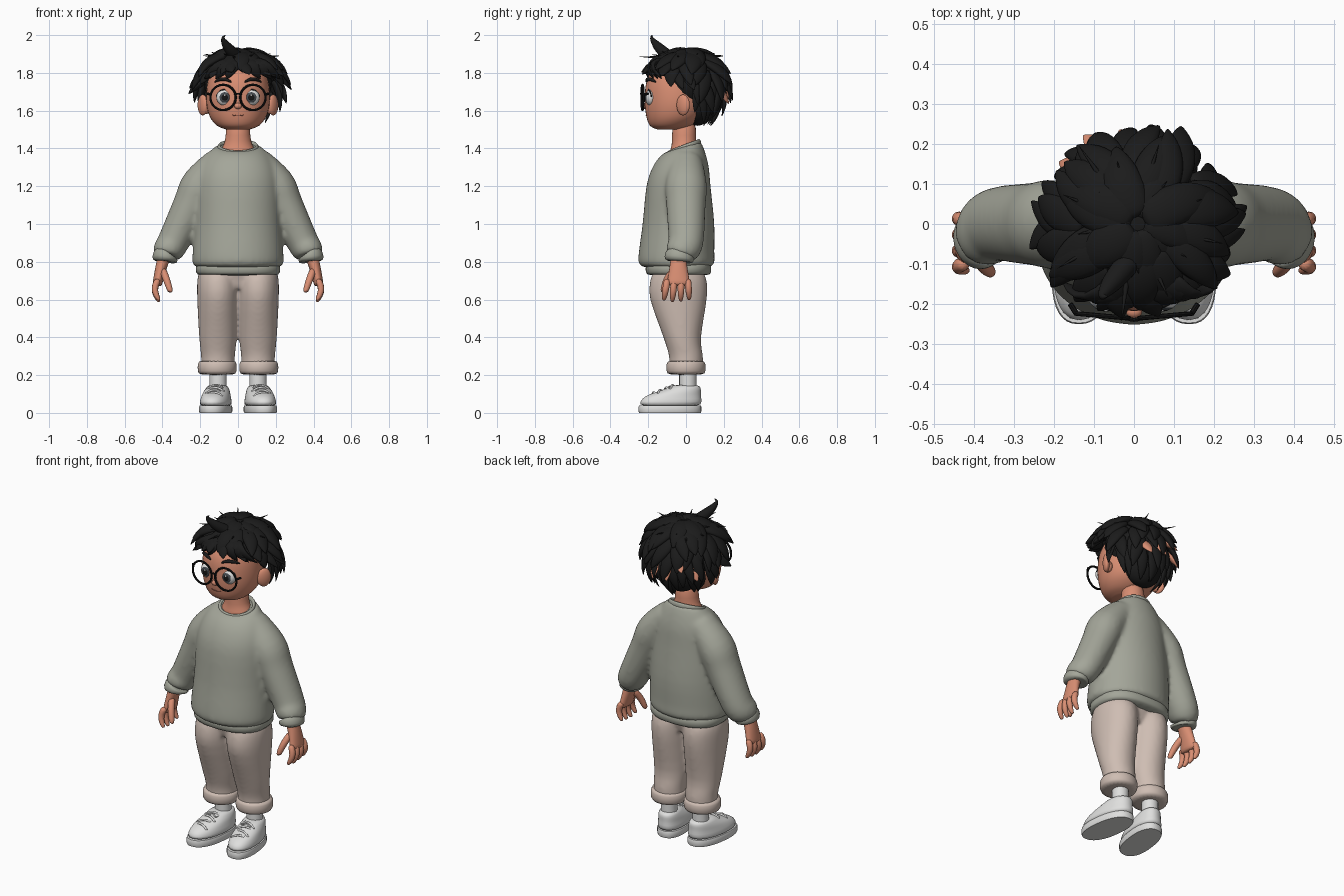
import bpy
import bmesh
import random
from math import sin, cos, pi, radians
from mathutils import Vector, Matrix

random.seed(4)
default_cube = bpy.data.objects.get("Cube")
if default_cube:
    bpy.data.objects.remove(default_cube, do_unlink=True)

X, Y, Z = Vector((1, 0, 0)), Vector((0, 1, 0)), Vector((0, 0, 1))


def material(name, red, green, blue):
    mat = bpy.data.materials.new(name)
    mat.use_nodes = True
    mat.diffuse_color = (red, green, blue, 1)
    for node in mat.node_tree.nodes:
        if node.type == 'BSDF_PRINCIPLED':
            node.inputs["Base Color"].default_value = (red, green, blue, 1)
            node.inputs["Roughness"].default_value = 0.7
    return mat


SKIN = material("skin", .69, .27, .17)
WOOL = material("sage_wool", .37, .38, .32)
CLOTH = material("beige_cloth", .62, .51, .45)
WHITE = material("white", .74, .74, .73)
HAIR = material("black_hair", .011, .011, .011)
FRAME = material("black_frame", .008, .008, .008)
IRIS = material("grey_iris", .06, .07, .08)
LIP = material("mouth_brown", .36, .12, .08)


def smooth_rings(rings, steps):
    """Insert rings along a smooth curve through the given ones."""
    rings = [Vector(ring) for ring in rings]
    result = []
    for i in range(len(rings) - 1):
        before, here, after = rings[max(i - 1, 0)], rings[i], rings[i + 1]
        beyond = rings[min(i + 2, len(rings) - 1)]
        for step in range(steps):
            f = step / steps
            square = before * 2 - here * 5 + after * 4 - beyond
            cube = here * 3 - before - after * 3 + beyond
            result.append(here + ((after - before) * f + square * f ** 2 + cube * f ** 3) / 2)
    return result + [rings[-1]]


def sweep(bm, rings, sides=16, ref=Y, flat=False, closed=False, both=False,
          shear=0, power=1, tilt=0, depth=1, steps=1):
    """Skin oval rings (x, y, z, half width[, half depth]) along a path."""
    rings = [r if len(r) > 4 else (*r, r[3] * depth) for r in rings]
    if steps > 1:
        rings = smooth_rings(rings, steps)
    path = [Vector(ring[:3]) for ring in rings]
    last = len(path) - 1
    shape = []
    for i, ring in enumerate(rings):
        if flat:
            along = Z
        elif closed:
            along = (path[(i + 1) % len(path)] - path[i - 1]).normalized()
        else:
            along = (path[min(i + 1, last)] - path[max(i - 1, 0)]).normalized()
        u = (ref - along * ref.dot(along)).normalized()
        v = u.cross(along)
        loop = []
        for k in range(sides):
            c, s = cos(2 * pi * k / sides), sin(2 * pi * k / sides)
            c = abs(c) ** power * (1 if c > 0 else -1)
            s = abs(s) ** power * (1 if s > 0 else -1)
            offset = v * ring[3] * c + u * ring[4] * s
            point = path[i] + offset + Z * tilt * offset.y * (i / last) ** 6
            loop.append(point - X * shear * point.y)
        shape.append(loop)
    for side in ((1, -1) if both else (1,)):
        loops = [[bm.verts.new((p.x * side, p.y, p.z)) for p in loop] for loop in shape]
        for i in range(len(loops) if closed else last):
            a, b = loops[i], loops[(i + 1) % len(loops)]
            for k in range(sides):
                m = (k + 1) % sides
                bm.faces.new((a[k], a[m], b[m], b[k]))
        if not closed:
            bm.faces.new(loops[0])
            bm.faces.new(loops[-1])


def stack(bm, x, rows, **options):
    """Pile level ovals (z, y, half width[, half depth])."""
    sweep(bm, [(x, y, z, *size) for z, y, *size in rows], flat=True, **options)


def band(bm, x, y, low, high, width, depth, lip, **options):
    """A level band with softened rims."""
    stack(bm, x, [(low + (high - low) * f, y, width - inset, depth - inset)
                  for f, inset in ((0, lip), (.2, 0), (.8, 0), (1, lip))], **options)


def tube(bm, points, radius, **options):
    sweep(bm, [(*point, radius) for point in points], sides=8, **options)


def ball(bm, centre, size, turn=0, both=False):
    for side in ((1, -1) if both else (1,)):
        place = Matrix.Translation((centre[0] * side, centre[1], centre[2]))
        spin = Matrix.Rotation(turn * side, 4, 'Z')
        bmesh.ops.create_uvsphere(bm, u_segments=28, v_segments=18, radius=1,
                                  matrix=place @ spin @ Matrix.Diagonal((*size, 1)))


def finish(name, bm, mat, sub=0, voxel=0):
    bmesh.ops.recalc_face_normals(bm, faces=bm.faces)
    mesh = bpy.data.meshes.new(name)
    bm.to_mesh(mesh)
    bm.clear()
    mesh.materials.append(mat)
    mesh.polygons.foreach_set("use_smooth", [True] * len(mesh.polygons))
    obj = bpy.data.objects.new(name, mesh)
    bpy.context.scene.collection.objects.link(obj)
    if sub:
        mod = obj.modifiers.new("Subdivision", 'SUBSURF')
        mod.levels = mod.render_levels = sub
    elif voxel:
        mod = obj.modifiers.new("Blend", 'REMESH')
        mod.mode, mod.voxel_size, mod.use_smooth_shade = 'VOXEL', voxel, True
        mod = obj.modifiers.new("Soften", 'SMOOTH')
        mod.factor, mod.iterations = 0.5, 10
    else:
        mesh.set_sharp_from_angle(angle=radians(40))


bm = bmesh.new()
spread = [k / 3 - 1 for k in range(7)]
circle = [2 * pi * k / 40 for k in range(40)]

# Sweater: torso and sleeves blended together
stack(bm, 0, [(.77, -.05, .22, .17), (.79, -.05, .24, .2), (.85, -.05, .24, .2), (1, -.04, .23, .19),
              (1.2, -.04, .22, .17), (1.3, -.03, .2, .15), (1.37, -.02, .16, .12), (1.41, -.01, .12, .09)],
      sides=40, steps=3, tilt=.3)
sweep(bm, [(.1, 0, 1.33, .08), (.2, 0, 1.21, .1), (.25, 0, 1.1, .095), (.34, 0, .91, .085),
           (.37, -.02, .86, .08), (.38, -.03, .83, .07)],
      sides=24, steps=4, depth=1.1, both=True)
finish("sweater", bm, WOOL, voxel=.012)

# Ribbed bands: hem, cuffs and collar
band(bm, 0, -.04, .725, .8, .225, .175, .01, sides=32, power=.82)
sweep(bm, [(.37, -.03, .85, .06), (.38, -.03, .84, .07), (.39, -.04, .81, .07), (.39, -.04, .8, .06)],
      depth=1.15, both=True)
sweep(bm, [(.1 * cos(a), .08 * sin(a) - .01, 1.4 + .03 * sin(a), .01, .02) for a in circle],
      ref=Z, closed=True)
finish("sweater_bands", bm, WOOL, sub=1)

# Trousers with rolled cuffs
stack(bm, 0, [(.76, -.04, .17, .13), (.66, -.04, .15, .1)], sides=32)
stack(bm, .106, [(.75, -.04, .1, .13), (.7, -.04, .11, .15), (.6, -.04, .11, .15), (.4, -.02, .1, .1),
                 (.3, 0, .09, .09), (.23, 0, .09, .09)], sides=28, steps=3, both=True)
finish("trousers", bm, CLOTH, voxel=.011)
band(bm, .11, 0, .2, .28, .105, .105, .01, sides=24, both=True)
finish("trouser_cuffs", bm, CLOTH, sub=1)

# Socks and shoes, toes turned slightly out
stack(bm, .106, [(.1, .01, .046), (.23, .01, .046)], sides=20, both=True)
finish("socks", bm, WHITE)
band(bm, .108, -.085, 0, .04, .084, .166, .003, sides=40, both=True, shear=.12, power=.85)
finish("shoe_soles", bm, WHITE)
stack(bm, .108, [(.03, -.085, .083, .165), (.06, -.08, .083, .165), (.09, -.07, .075, .15),
                 (.11, -.04, .07, .12), (.13, -.01, .06, .09), (.15, 0, .05, .07)],
      sides=24, both=True, shear=.12, power=.9)
finish("shoe_uppers", bm, WHITE, sub=1)
for row in range(4):
    y, z = .033 * row - .17, .0125 * row + .104
    tube(bm, [(.108 + .05 * f, y + .012 * f * (-1) ** row, z + .006 - .024 * f * f) for f in spread],
         .0065, both=True, shear=.12)
for bend in (-1, 1):
    tube(bm, [(.114 + bend * .034 * sin(a), -.075 - .02 * sin(2 * a), .144 - .012 * sin(a))
              for a in circle[:20:3]], .005, ref=Z, both=True)
finish("shoe_laces", bm, WHITE, sub=1)

# Hands: palm, four fingers and thumb
sweep(bm, [(.39, -.04, .83, .035, .04), (.41, -.04, .76, .03, .05), (.43, -.04, .67, .025, .065)],
      steps=3, both=True)
for finger in range(4):
    base = .036 * finger - .098
    length = .125 - .008 * abs(finger - 1.3)
    sweep(bm, [(.42 + .1 * f * (.95 - f), base + .25 * f * (base + .02), .71 - length * f,
                .019 * (1 - .6 * f ** 6)) for f in (0, .3, .6, .9, 1)], sides=10, both=True)
sweep(bm, [(.4, -.06, .76, .02), (.38, -.1, .71, .02), (.36, -.12, .65, .016), (.36, -.125, .64, .008)],
      sides=10, steps=2, both=True)
finish("hands", bm, SKIN, sub=1)

# Neck, head, ears and nose
stack(bm, 0, [(1.36, -.01, .1, .08), (1.39, -.01, .095, .075), (1.42, -.01, .075, .065),
              (1.46, -.01, .064), (1.56, -.01, .064)], sides=24)
finish("neck", bm, SKIN, sub=1)
stack(bm, 0, [(1.5, -.09, .06), (1.52, -.08, .11), (1.57, -.06, .15), (1.65, -.05, .168),
              (1.75, -.05, .16), (1.82, -.04, .13), (1.88, -.03, .05)], sides=40, steps=4)
finish("head", bm, SKIN)
ball(bm, (.186, -.015, 1.63), (.02, .04, .055), turn=-.6, both=True)
ball(bm, (.17, -.02, 1.615), (.024, .026, .034), both=True)
ball(bm, (0, -.22, 1.625), (.02, .016, .016))
finish("ears_and_nose", bm, SKIN)

# Eyes, lashes, brows and mouth
for name, mat, y, rise, radius, bulge in (("eyeballs", WHITE, -.186, 0, .044, .03),
                                          ("irises", IRIS, -.208, 0, .028, .009),
                                          ("pupils", FRAME, -.213, 0, .018, .006),
                                          ("eye_glints", WHITE, -.217, .012, .005, .003)):
    ball(bm, (.07, y, 1.67 + rise), (radius, bulge, radius), both=True)
    finish(name, bm, mat)
tube(bm, [(.07 + .045 * cos(a), .02 * abs(cos(a)) - .203, 1.67 + .043 * sin(a))
          for a in circle[:20:3]], .004, both=True)
sweep(bm, [(.08 + .046 * f, .026 * f + .015 * f * f - .198, 1.768 - .018 * f * f, .011 - .007 * f * f)
           for f in spread], sides=8, both=True)
finish("lashes_and_brows", bm, HAIR, sub=1)
tube(bm, [(.03 * f, .004 * f * f - .212, 1.573 + .004 * f * f) for f in spread], .0022)
finish("mouth", bm, LIP)

# Round glasses
tube(bm, [(.079 + .067 * cos(a), .006 * cos(a) - .23, 1.67 + .067 * sin(a)) for a in circle],
     .006, closed=True, both=True)
tube(bm, [(.016 * f, .004 * f * f - .24, 1.69 - .006 * f * f) for f in spread], .005)
tube(bm, [(.144, -.225, 1.685), (.16, -.2, 1.69)], .007, ref=Z, both=True)
finish("glasses", bm, FRAME)

# Hair: scalp cap under layers of pointed locks
ball(bm, (0, .02, 1.755), (.18, .175, .165))
ball(bm, (0, .06, 1.64), (.125, .085, .12))
finish("hair_cap", bm, HAIR)


def lock(bm, around, start, end, reach, width, swirl):
    rings = []
    for k in range(7):
        f = k / 6
        down, turn = radians(start + (end - start) * f), around + swirl * f
        out = .94 + (reach - .94) * f ** 1.3
        size = width * max((.6 + 1.5 * f) * (1 - f) ** .8, .03)
        rings.append((.01 + .2 * out * sin(down) * cos(turn), .19 * out * sin(down) * sin(turn),
                      1.742 + .18 * out * cos(down), size / 2, size))
    sweep(bm, rings, sides=8, ref=Vector((-sin(around), cos(around), 0)))


for layer in range(6):
    start, count = 4 + 20 * layer, 10 + 3 * layer
    for k in range(count):
        around = 2 * pi * (k + random.uniform(-.3, .3)) / count + layer
        front, back = max(0, -sin(around)), max(0, sin(around))
        limit = 103 - 25 * front + 110 * back
        if start < limit - 22:
            tip = min(62 + 18 * layer, limit) + random.uniform(-8, 4)
            reach = (1.38 if layer else 1.16) - .12 * front + random.uniform(-.12, .06)
            lock(bm, around, start, tip, reach, (.075 - .007 * layer) * random.uniform(.7, 1.1),
                 random.uniform(-.35, .35))
# Side-swept fringe parted over the left brow
for x in (-.15, -.1, -.05, .1, .15, .19):
    side = abs(x)
    sweep(bm, [(x * .3 + .02, -.12, 1.87, .02, .03), (x * .6 + .015, -.19, 1.85, .018, .04),
               (x * .9, side * .3 - .225, 1.81, .016, .036), (x * 1.2, side / 2 - .22, 1.765, .002)],
          sides=8, ref=X)
# Raised cowlick and fine loose strands
sweep(bm, [(0, -.08, 1.88, .035), (-.05, -.14, 1.93, .03), (-.08, -.18, 1.98, .012), (-.066, -.18, 2, .002)],
      sides=8, steps=3)
for k in range(16):
    dx, dy, out = cos(k * 2.4), sin(k * 2.4), .07 + .006 * k
    sweep(bm, [(out * f * dx, out * f * dy, 1.88 + (.07 - out * .4) * (f - .6), .012 * (1.65 - f))
               for f in (.6, 1, 1.6)], sides=6, ref=Vector((-dy, dx, 0)))
finish("hair_locks", bm, HAIR, sub=1)

# Skin-toned tufts at the back
for around, start in ((1.95, 76), (1.6, 92), (1.2, 96), (2.3, 90)):
    lock(bm, around, start, start + 20, 1.37, .044, .15)
finish("back_tufts", bm, SKIN, sub=1)
bm.free()
